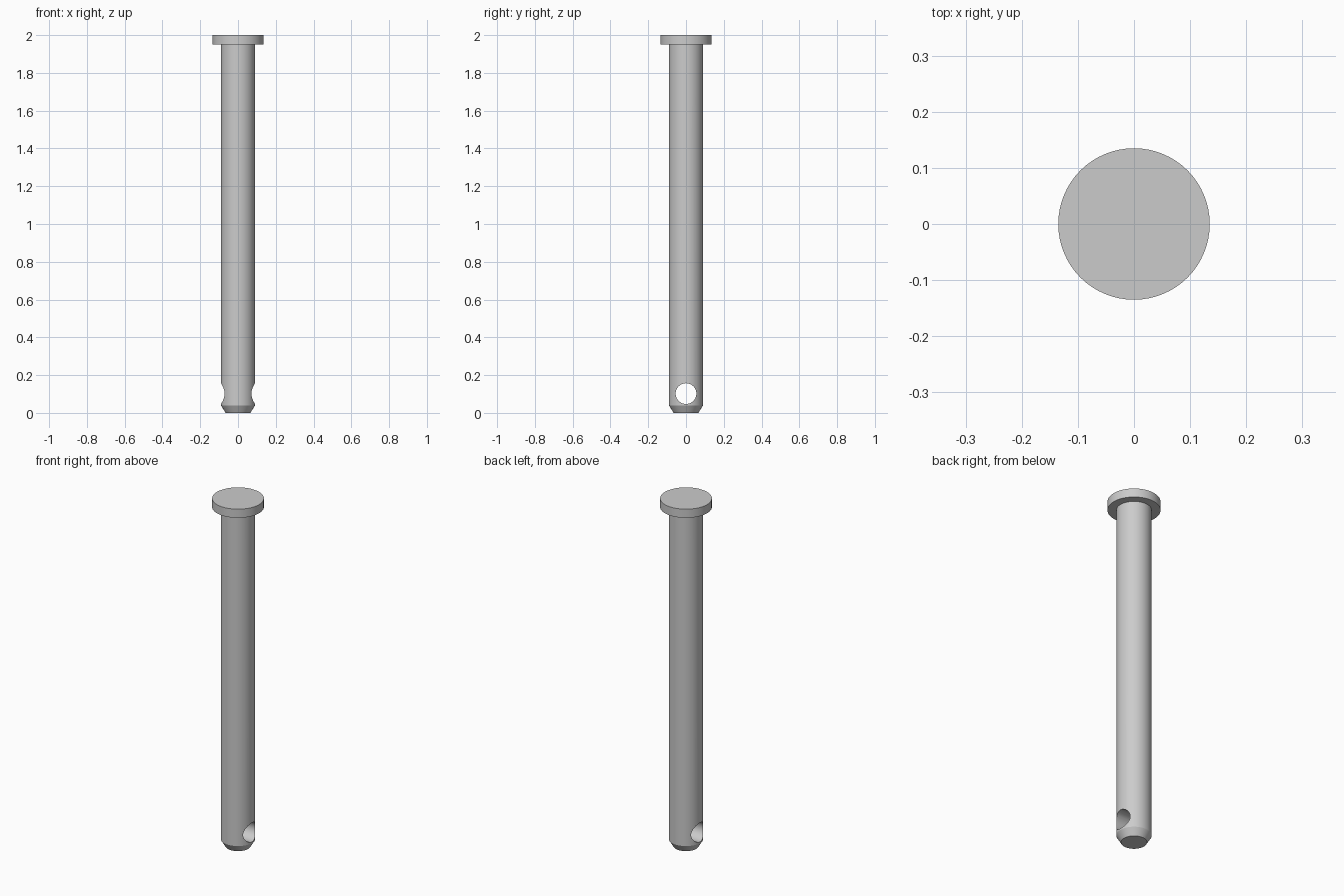
import bpy, bmesh, math
from mathutils import Matrix

if "Cube" in bpy.data.objects:
    bpy.data.objects.remove(bpy.data.objects["Cube"])

# Lathed profile (radius, z): chamfered tip, shaft, flat head
PROFILE = [(0.066, 0.0), (0.09, 0.04), (0.09, 1.95), (0.135, 1.95), (0.135, 2.0)]
SIDES = 64


def lathe(name, profile, sides):
    bm = bmesh.new()
    rings = [[bm.verts.new((r * math.cos(2 * math.pi * i / sides),
                            r * math.sin(2 * math.pi * i / sides), z))
              for i in range(sides)] for r, z in profile]
    for low, high in zip(rings, rings[1:]):
        for i in range(sides):
            j = (i + 1) % sides
            bm.faces.new((low[i], low[j], high[j], high[i]))
    bm.faces.new(rings[0][::-1])
    bm.faces.new(rings[-1])
    mesh = bpy.data.meshes.new(name)
    bm.to_mesh(mesh)
    bm.free()
    obj = bpy.data.objects.new(name, mesh)
    bpy.context.collection.objects.link(obj)
    return obj


pin = lathe("clevis_pin", PROFILE, SIDES)

# Cross hole through the shaft along x
cutter = lathe("hole_cutter", [(0.055, -0.3), (0.055, 0.3)], 48)
cutter.data.transform(Matrix.Translation((0, 0, 0.102)) @ Matrix.Rotation(math.pi / 2, 4, 'Y'))
cutter.hide_render = True

cut = pin.modifiers.new("cross_hole", 'BOOLEAN')
cut.operation = 'DIFFERENCE'
cut.solver = 'EXACT'
cut.object = cutter

bpy.ops.object.select_all(action='DESELECT')
pin.select_set(True)
bpy.context.view_layer.objects.active = pin
bpy.ops.object.modifier_apply(modifier=cut.name)
bpy.data.objects.remove(cutter)

# Smooth walls with crisp rims
bpy.ops.object.shade_smooth_by_angle(angle=math.radians(25))
